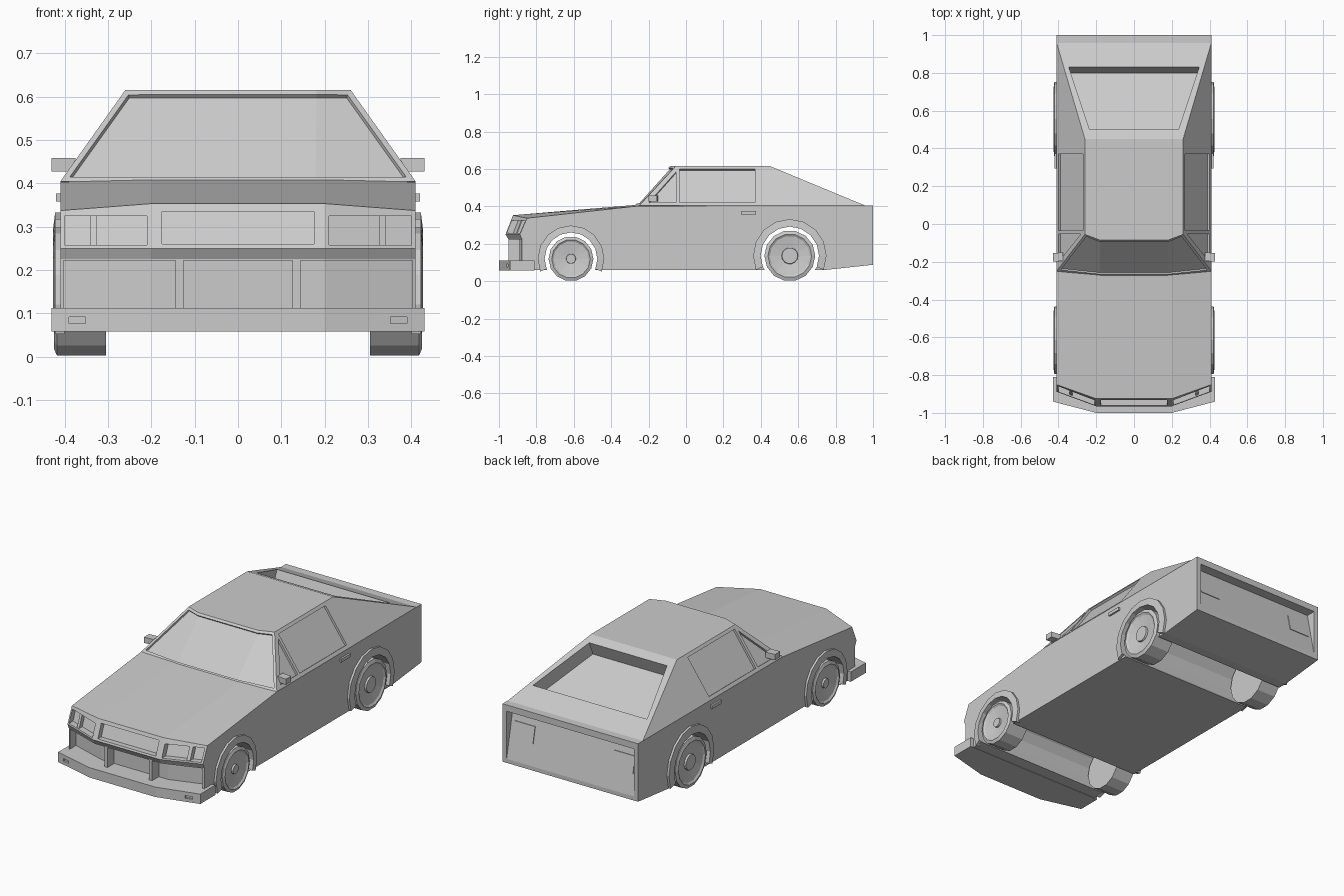
import bpy, bmesh
from math import sin, cos, radians
from mathutils import Vector as V

if "Cube" in bpy.data.objects:
    bpy.data.objects.remove(bpy.data.objects["Cube"])


def loft(name, rings, inset=None):
    """Closed solid skinned through equal-length rings of points."""
    bm = bmesh.new()
    rows = [[bm.verts.new(p) for p in r] for r in rings]
    n = len(rows[0])
    for a, b in zip(rows, rows[1:]):
        for i in range(n):
            j = (i + 1) % n
            bm.faces.new((a[i], a[j], b[j], b[i]))
    bm.faces.new(rows[0])
    bm.faces.new(rows[-1])
    bmesh.ops.recalc_face_normals(bm, faces=bm.faces)
    if inset:
        inset(bm)
    me = bpy.data.meshes.new(name)
    bm.to_mesh(me)
    bm.free()
    ob = bpy.data.objects.new(name, me)
    bpy.context.collection.objects.link(ob)
    return ob


def prism(name, pts, a, b):
    """Polygon swept from offset a to offset b."""
    return loft(name, [[V(p) + V(a) for p in pts], [V(p) + V(b) for p in pts]])


def across(name, sections):
    """Side profiles (x, [(y, z)...]) for the right half, mirrored and lofted across x."""
    full = [(-x, p) for x, p in reversed(sections)] + sections
    return loft(name, [[(x, y, z) for y, z in p] for x, p in full])


def box(name, x0, x1, y0, y1, z0, z1):
    return prism(name, [(x0, y0, z0), (x1, y0, z0), (x1, y0, z1), (x0, y0, z1)],
                 (0, 0, 0), (0, y1 - y0, 0))


def cut(cutter, *targets):
    cutter.hide_render = True
    for ob in targets:
        m = ob.modifiers.new("cut", 'BOOLEAN')
        m.operation = 'DIFFERENCE'
        m.solver = 'EXACT'
        m.object = cutter
        bpy.context.view_layer.objects.active = ob
        bpy.ops.object.modifier_apply(modifier=m.name)
    bpy.data.objects.remove(cutter)


def circle(x, cy, cz, r, n):
    return [(x, cy + r * cos(radians(360 * i / n)), cz + r * sin(radians(360 * i / n)))
            for i in range(n)]


def nose_y(x, z):
    return -.965 + (z - .25) * .388 + max(0, abs(x) - .2) / .21 * .077


def nose_rect(x0, x1, z0, z1):
    return [(x, nose_y(x, z), z) for x, z in ((x0, z0), (x1, z0), (x1, z1), (x0, z1))]


# Lower body: centre and side profiles
tail = [(1, .405), (1, .088), (.74, .06)]
body = across("body", [
    (.2, [(-.95, .06), (-.95, .225), (-.965, .25), (-.925, .353), (-.27, .408)] + tail),
    (.41, [(-.877, .06), (-.877, .225), (-.888, .25), (-.85, .337), (-.25, .403)] + tail)])


# Cabin with recessed windshield
def windshield(bm):
    fs = [f for f in bm.faces if f.normal.y < -.3]
    bmesh.ops.inset_region(bm, faces=fs, thickness=.014, use_even_offset=True)
    bmesh.ops.inset_region(bm, faces=fs, thickness=.001, depth=-.01, use_even_offset=True)


def hexagon(xc, xs, yc, ys, yb, z):
    return [(-xc, yc, z), (xc, yc, z), (xs, ys, z), (xs, yb, z), (-xs, yb, z), (-xs, ys, z)]


cabin = loft("cabin", [hexagon(.18, .41, -.275, -.25, .96, .404),
                       hexagon(.18, .26, -.085, -.055, .45, .615)], windshield)

# Rear window recess
slope = lambda y: .615 - .211 * (y - .45) / .51
n = V((0, .211, .51)).normalized()
cut(prism("rear_window_cut", [(x, y, slope(y)) for x, y in
          ((-.235, .5), (.235, .5), (.345, .83), (-.345, .83))], n * .05, n * -.08), cabin, body)

# Side windows and quarter windows
for s in (-1, 1):
    side = lambda y, z: (s * (.41 - (z - .404) / .211 * .15), y, z)
    n = V((s * .211, 0, .15)).normalized()
    for poly in ([(-.035, .42), (.37, .42), (.37, .6), (-.035, .6)],
                 [(-.2, .42), (-.053, .42), (-.053, .585)]):
        cut(prism("side_window_cut", [side(*p) for p in poly], n * .05, n * -.012), cabin)

# Nose openings: grille, headlights, lower intake
cut(prism("grille_cut", nose_rect(-.175, .175, .26, .335), (0, -.06, 0), (0, .03, 0)), body)
for s in (-1, 1):
    cut(prism("headlight_cut", nose_rect(s * .21, s * .4, .257, .325),
              (0, -.06, 0), (0, .035, 0)), body)
    prism("headlight_divider", nose_rect(s * .325, s * .342, .255, .327),
          (0, .008, 0), (0, .04, 0))
rect = lambda y0, y1, z0, z1: [(y0, z0), (y1, z0), (y1, z1), (y0, z1)]
cut(across("intake_cut", [(.2, rect(-1.1, -.89, .1, .222)),
                          (.402, rect(-1.03, -.825, .1, .222))]), body)
for x in (-.135, .135):
    box("intake_divider", x - .009, x + .009, -.948, -.88, .08, .224)

# Tail recess, a wedge deepest at the top
cut(across("tail_cut", [(.385, [(1, .11), (1.05, .11), (1.05, .37), (.945, .37)])]), body)
for s in (-1, 1):
    pts = [(s * x, 1 - .055 * (z - .11) / .26, z)
           for x, z in ((.24, .22), (.365, .22), (.365, .31), (.24, .31))]
    prism("tail_light", pts, (0, -.01, 0), (0, .004, 0))

# Bumper with lamp slots
bumper = across("front_bumper", [(.2, rect(-1, -.81, .058, .112)),
                                 (.43, rect(-.94, -.81, .058, .112))])
for s in (-1, 1):
    y = lambda x: -1 + (x - .2) / .23 * .06
    pts = [(s * x, y(x), z) for x, z in ((.352, .077), (.39, .077), (.39, .091), (.352, .091))]
    cut(prism("bumper_lamp_cut", pts, (0, -.05, 0), (0, .01, 0)), bumper)

# Wheels, wheel wells and arch flares: (y, wheel radius, well radius, flare radius, hub radius)
for tag, cy, r, well, flare, hub in (("front", -.615, .12, .141, .178, .025),
                                     ("rear", .555, .136, .156, .196, .042)):
    cut(loft("well_cut", [circle(-.6, cy, r, well, 16), circle(.6, cy, r, well, 16)]), body)
    for s in (-1, 1):
        prof = [(.305, r), (.418, r), (.425, r * .86), (.418, r * .78),
                (.408, hub * 1.05), (.418, hub)]
        loft(tag + "_wheel", [circle(s * x, cy, r, q, 14) for x, q in prof])
        arc = [radians(-22.5 + 22.5 * i) for i in range(11)]
        loft(tag + "_arch_flare", [[(s * x, cy + q * cos(a), r + q * sin(a)) for x, q in
             ((.4, well), (.427, well), (.422, flare), (.4, flare))] for a in arc])

# Mirrors and door handles
for s in (-1, 1):
    prism("mirror", [(s * .375, -.15, .427), (s * .43, -.155, .427),
                     (s * .43, -.155, .458), (s * .375, -.15, .458)],
          (0, 0, 0), (0, -.045, 0))
    box("door_handle", s * .405, s * .42, .294, .374, .358, .376)
